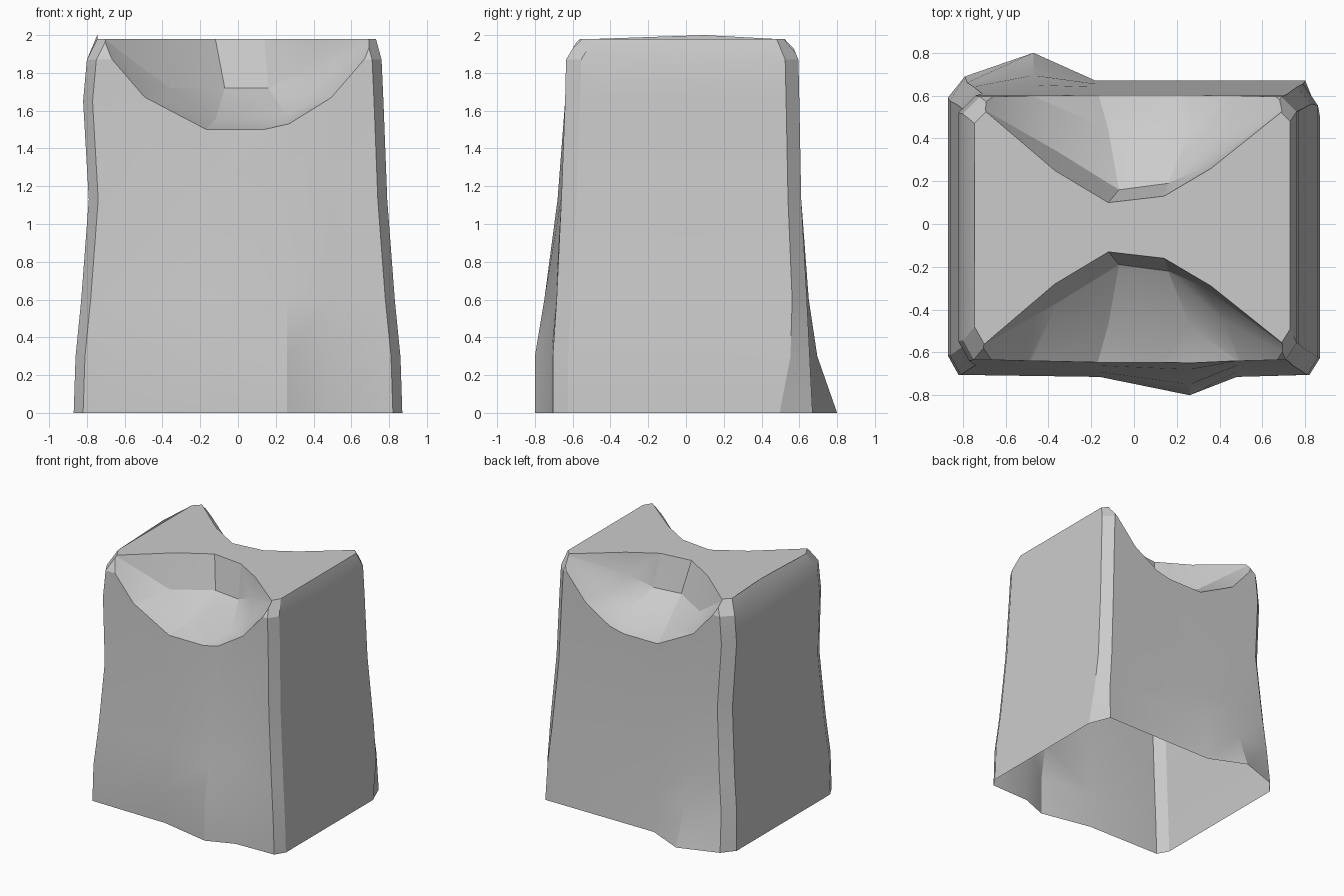
import bpy, bmesh, math

if "Cube" in bpy.data.objects:
    bpy.data.objects.remove(bpy.data.objects["Cube"])

# Body levels: z, left, right, front, front bulge, back, back bulge
LEVELS = [
    (0.00, .87, .87, .705, .095, .67, .13),
    (0.30, .86, .86, .705, .095, .655, .04),
    (0.60, .83, .83, .685, .065, .64, .01),
    (1.13, .79, .79, .66, .02, .61, 0),
    (1.65, .82, .77, .64, 0, .60, 0),
    (1.87, .80, .76, .635, 0, .595, 0),
    (1.98, .745, .73, .57, 0, .55, 0),
]


def ring(z, l, r, f, fb, b, bb):
    top = 2.0 if z > 1.9 else z
    return [
        (-l + .05, -f, z), (-.16, -f - fb * .1, z), (.26, -f - fb, z), (.48, -f - fb * .1, z),
        (r - .05, -f, z), (r, -f + .08, z), (r, 0, z), (r, b - .07 - bb * .8, z),
        (r - .07, b, z), (-.18, b, z), (-.47, b + bb, z), (-l + .08, b + bb * .15, z),
        (-l, b - .08, z), (-l, .1, top), (-l, -f + .09, z),
    ]


def make_object(name, bm):
    bmesh.ops.recalc_face_normals(bm, faces=bm.faces)
    me = bpy.data.meshes.new(name)
    bm.to_mesh(me)
    bm.free()
    ob = bpy.data.objects.new(name, me)
    bpy.context.collection.objects.link(ob)
    return ob


# Tapering stone block with chipped corners
bm = bmesh.new()
rings = [[bm.verts.new(p) for p in ring(*lv)] for lv in LEVELS]
for a, b in zip(rings, rings[1:]):
    n = len(a)
    for i in range(n):
        j = (i + 1) % n
        bm.faces.new((a[i], a[j], b[j], b[i]))
bm.faces.new(rings[0][::-1])
t = rings[-1]
bm.faces.new(t[:13] + t[14:])
bm.faces.new((t[12], t[13], t[14]))
block = make_object("stone_block", bm)

# Faceted scoop, used on the front and mirrored to the back
TOP_RIM = [(-.71, -.57), (-.37, -.28), (-.12, -.13), (.14, -.16), (.36, -.29), (.71, -.57)]
FACE_RIM = [(-.71, 1.91), (-.5, 1.67), (-.17, 1.5), (.14, 1.5), (.27, 1.53), (.5, 1.67), (.71, 1.91)]
HOLLOW = [(-.07, -.19, 1.72), (.16, -.22, 1.72), (.32, -.29, 1.80),
          (-.12, -.47, 1.55), (.26, -.47, 1.57), (-.36, -.37, 1.72), (.42, -.45, 1.70)]


def scoop(name, flip):
    pts = list(HOLLOW)
    for x, y in TOP_RIM:
        pts += [(x, y, 1.98), (x, y, 2.2)]
    for x, z in FACE_RIM:
        pts += [(x, -.65, z), (x, -.95, z)]
    bm = bmesh.new()
    for x, y, z in pts:
        bm.verts.new((x, -y - .03 if flip else y, z))
    res = bmesh.ops.convex_hull(bm, input=bm.verts)
    loose = [v for v in bm.verts if not v.link_faces]
    bmesh.ops.delete(bm, geom=loose, context='VERTS')
    ob = make_object(name, bm)
    ob.hide_render = True
    return ob


bpy.context.view_layer.objects.active = block
block.select_set(True)
for name, flip in (("front_scoop", False), ("back_scoop", True)):
    cutter = scoop(name, flip)
    mod = block.modifiers.new(name, 'BOOLEAN')
    mod.operation = 'DIFFERENCE'
    mod.solver = 'EXACT'
    mod.object = cutter
    bpy.ops.object.modifier_apply(modifier=mod.name)
    bpy.data.objects.remove(cutter, do_unlink=True)

# Open underside
bm = bmesh.new()
bm.from_mesh(block.data)
under = [f for f in bm.faces if all(v.co.z < .01 for v in f.verts)]
bmesh.ops.delete(bm, geom=under, context='FACES')
bm.to_mesh(block.data)
bm.free()
bpy.ops.object.shade_smooth_by_angle(angle=math.radians(20))
